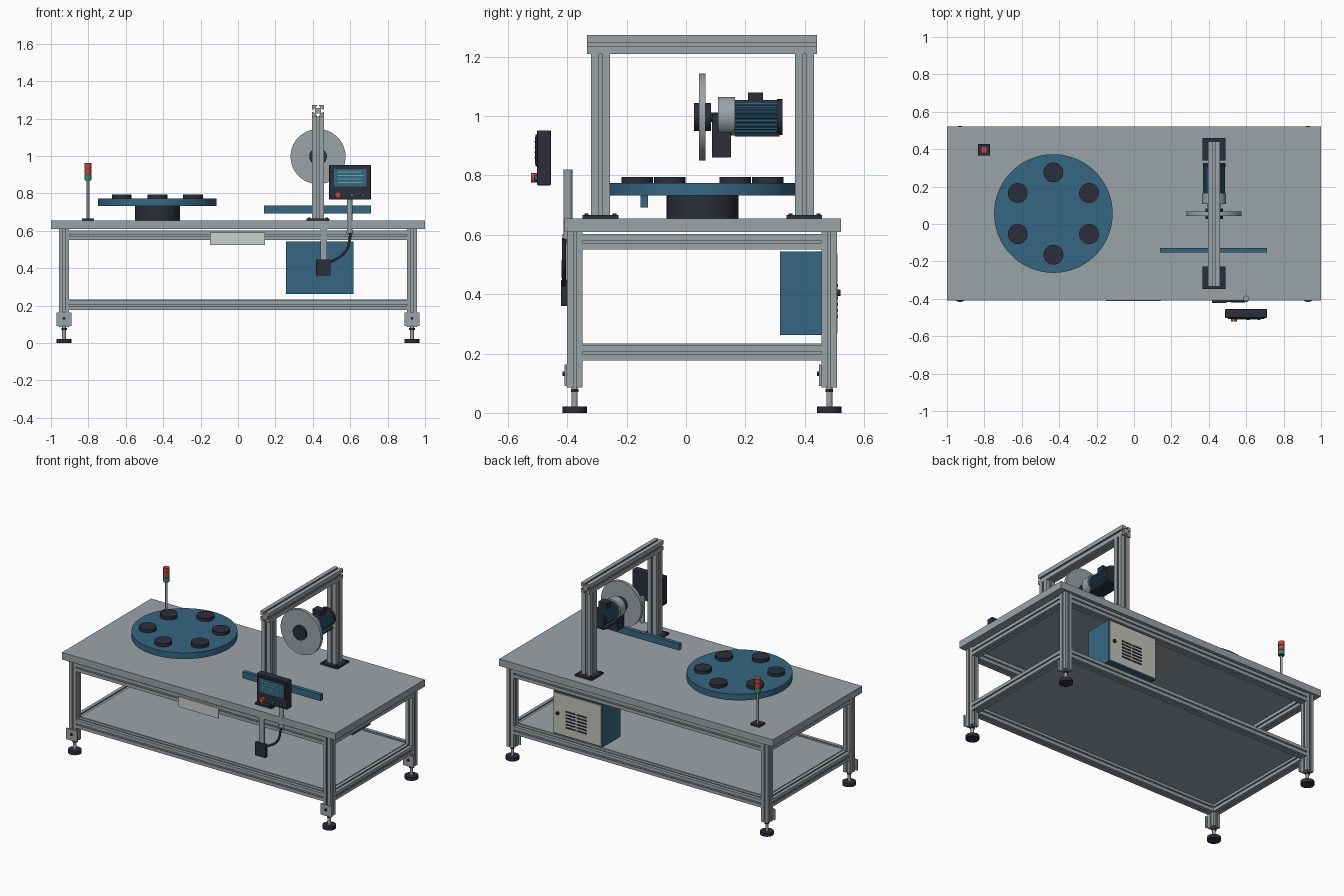
import bpy, bmesh, math
from mathutils import Vector, Matrix

if "Cube" in bpy.data.objects:
    bpy.data.objects.remove(bpy.data.objects["Cube"])


def material(name, rgb):
    m = bpy.data.materials.new(name)
    m.diffuse_color = (*rgb, 1)
    m.use_nodes = True
    m.node_tree.nodes["Principled BSDF"].inputs["Base Color"].default_value = m.diffuse_color
    return m


GREY = material("aluminium grey", (0.33, 0.37, 0.39))
BLUE = material("machine blue", (0.036, 0.135, 0.225))
DARK = material("dark slate", (0.024, 0.028, 0.042))
WHITE = material("pale panel", (0.58, 0.63, 0.60))
CREAM = material("door cream", (0.55, 0.55, 0.50))
RED = material("signal red", (0.55, 0.06, 0.045))
GREEN = material("signal green", (0.035, 0.25, 0.16))
MINT = material("display mint", (0.10, 0.45, 0.35))


def finish(name, bm, mat, smooth=False):
    bmesh.ops.recalc_face_normals(bm, faces=bm.faces)
    me = bpy.data.meshes.new(name)
    bm.to_mesh(me)
    bm.free()
    ob = bpy.data.objects.new(name, me)
    bpy.context.collection.objects.link(ob)
    me.materials.append(mat)
    if smooth:
        bpy.ops.object.select_all(action='DESELECT')
        ob.select_set(True)
        bpy.context.view_layer.objects.active = ob
        bpy.ops.object.shade_smooth_by_angle(angle=math.radians(35))
    return ob


def box(name, x, y, z, mat, bevel=0):
    """Box from (min, max) pairs on each axis."""
    bm = bmesh.new()
    bmesh.ops.create_cube(bm, size=1)
    for v in bm.verts:
        v.co = Vector([(r[0] + r[1]) / 2 + c * (r[1] - r[0]) for r, c in zip((x, y, z), v.co)])
    if bevel:
        bmesh.ops.bevel(bm, geom=bm.edges[:], offset=bevel, segments=2, affect='EDGES', profile=0.5)
    return finish(name, bm, mat)


def prism(name, pts, start, end, mat, smooth=False):
    """Extrude a closed 2D profile from start to end."""
    start, end = Vector(start), Vector(end)
    d = end - start
    rot = Vector((0, 0, 1)).rotation_difference(d).to_matrix()
    bm = bmesh.new()
    f = bm.faces.new([bm.verts.new(start + rot @ Vector((a, b, 0))) for a, b in pts])
    ext = bmesh.ops.extrude_face_region(bm, geom=[f])['geom']
    bmesh.ops.translate(bm, vec=d, verts=[g for g in ext if isinstance(g, bmesh.types.BMVert)])
    return finish(name, bm, mat, smooth)


def rod(name, start, end, r, mat, n=40):
    pts = [(r * math.cos(2 * math.pi * i / n), r * math.sin(2 * math.pi * i / n)) for i in range(n)]
    return prism(name, pts, start, end, mat, n > 8)


def slotted(name, start, end, size):
    """Square extrusion with a T-slot on each of its four sides."""
    h = size / 2
    side = [(-h, -h), (-.17 * h, -h), (-.17 * h, -.8 * h), (-.36 * h, -.7 * h), (-.36 * h, -.5 * h),
            (.36 * h, -.5 * h), (.36 * h, -.7 * h), (.17 * h, -.8 * h), (.17 * h, -h)]
    pts = []
    for k in range(4):
        c, s = round(math.cos(k * math.pi / 2)), round(math.sin(k * math.pi / 2))
        pts += [(a * c - b * s, a * s + b * c) for a, b in side]
    return prism(name, pts, start, end, GREY)


# Table frame
LX, YF, YB, P = 0.93, -0.375, 0.483, 0.052
box("table_top", (-1, 1), (-0.41, 0.522), (0.609, 0.655), GREY)
box("lower_shelf", (-0.905, 0.905), (-0.352, 0.46), (0.224, 0.234), GREY)
for x in (-LX, LX):
    for y in (YF, YB):
        slotted("leg", (x, y, 0.085), (x, y, 0.609), P)
        rod("foot_pad", (x, y, 0), (x, y, 0.022), 0.041, DARK)
        rod("foot_stem", (x, y, 0.022), (x, y, 0.085), 0.01, GREY, 20)
        rod("foot_nut", (x, y, 0.07), (x, y, 0.081), 0.015, DARK, 6)
        box("leg_plate", (x - 0.04, x + 0.04), (y - 0.034, y - 0.026), (0.09, 0.163), GREY)
        rod("plate_bolt", (x, y - 0.034, 0.132), (x, y - 0.041, 0.132), 0.008, DARK, 16)
for z in (0.577, 0.203):
    for y in (YF, YB):
        slotted("long_rail", (-LX + P / 2, y, z), (LX - P / 2, y, z), P)
    for x in (-LX, LX):
        slotted("side_rail", (x, YF + P / 2, z), (x, YB - P / 2, z), P)

# Turntable with six pads
TX, TY = -0.431, 0.056
rod("turntable_base", (TX, TY, 0.655), (TX, TY, 0.733), 0.121, DARK, 64)
rod("turntable_disc", (TX, TY, 0.733), (TX, TY, 0.774), 0.317, BLUE, 96)
for k in range(6):
    a = math.radians(90 + 60 * k)
    px, py = TX + 0.22 * math.cos(a), TY + 0.22 * math.sin(a)
    rod("turntable_pad", (px, py, 0.774), (px, py, 0.795), 0.053, DARK)

# Gantry
GX = 0.428
for y in (-0.288, 0.399):
    slotted("gantry_post", (GX, y, 0.665), (GX, y, 1.21), 0.065)
    box("gantry_foot", (GX - 0.061, GX + 0.061), (y - 0.06, y + 0.06), (0.655, 0.667), DARK)
    for sx in (-1, 1):
        for sy in (-1, 1):
            bx, by = GX + sx * 0.047, y + sy * 0.047
            rod("foot_bolt", (bx, by, 0.667), (bx, by, 0.672), 0.007, DARK, 12)
slotted("gantry_beam", (GX, -0.333, 1.242), (GX, 0.441, 1.242), 0.064)
box("guide_fence", (0.14, 0.71), (-0.153, -0.128), (0.692, 0.735), BLUE)

# Saw blade and motor
MZ = 0.997
rod("saw_blade", (GX, 0.044, MZ), (GX, 0.066, MZ), 0.147, GREY, 72)
rod("blade_hub", (GX, 0.027, MZ), (GX, 0.084, MZ), 0.047, DARK)
rod("drive_shaft", (GX, 0.084, MZ), (GX, 0.11, MZ), 0.016, DARK, 20)
rod("gearbox", (GX, 0.108, 1.0), (GX, 0.165, 1.0), 0.065, GREY, 48)
box("motor_bracket", (GX - 0.035, GX + 0.035), (0.088, 0.152), (0.86, 1.008), DARK)
fins = []
for i in range(96):
    r = 0.058 if i % 4 < 2 else 0.053
    fins.append((r * math.cos(i * math.pi / 48), r * math.sin(i * math.pi / 48)))
prism("motor_body", fins, (GX, 0.165, MZ), (GX, 0.306, MZ), BLUE)
rod("motor_cap", (GX, 0.306, MZ), (GX, 0.325, MZ), 0.06, DARK)
box("junction_box", (GX - 0.03, GX + 0.03), (0.209, 0.26), (1.04, 1.08), DARK)
box("motor_base", (GX - 0.05, GX + 0.05), (0.165, 0.315), (0.932, 0.942), DARK)

# Stack light
SX, SY = -0.802, 0.397
box("light_base", (SX - 0.033, SX + 0.033), (SY - 0.03, SY + 0.03), (0.655, 0.667), DARK)
rod("light_pole", (SX, SY, 0.667), (SX, SY, 0.873), 0.007, GREY, 20)
rod("light_core", (SX, SY, 0.868), (SX, SY, 0.962), 0.016, DARK, 24)
for z, m in ((0.873, GREEN), (0.904, RED), (0.935, RED)):
    rod("light_lens", (SX, SY, z), (SX, SY, z + 0.028), 0.019, m, 28)

# Control panel
box("panel_body", (0.487, 0.71), (-0.502, -0.455), (0.767, 0.952), DARK, 0.004)
box("panel_bezel", (0.503, 0.697), (-0.507, -0.502), (0.83, 0.938), DARK)
box("panel_screen", (0.512, 0.688), (-0.509, -0.506), (0.838, 0.930), BLUE)
for k in range(4):
    z = 0.857 + 0.018 * k
    box("screen_line", (0.535, 0.672 - 0.014 * (k % 2)), (-0.511, -0.508), (z, z + 0.005), MINT)
for x, r, m, y in ((0.535, 0.016, RED, -0.522), (0.61, 0.009, GREEN, -0.513), (0.668, 0.009, BLUE, -0.513)):
    rod("panel_button", (x, -0.502, 0.792), (x, y, 0.792), r, m, 24)
rod("panel_post", (0.598, -0.398, 0.585), (0.598, -0.398, 0.82), 0.015, GREY, 24)
rod("post_collar", (0.598, -0.398, 0.588), (0.598, -0.398, 0.602), 0.018, GREY, 24)

# Switch box, hanger and cable
box("box_hanger", (0.44, 0.475), (-0.409, -0.399), (0.44, 0.609), GREY)
box("switch_box", (0.418, 0.495), (-0.422, -0.399), (0.36, 0.447), DARK, 0.002)
cu = bpy.data.curves.new("panel_cable", 'CURVE')
cu.dimensions = '3D'
cu.bevel_depth, cu.bevel_resolution = 0.007, 3
sp = cu.splines.new('BEZIER')
sp.bezier_points.add(2)
for p, c in zip(sp.bezier_points, ((0.604, -0.41, 0.59), (0.575, -0.412, 0.49), (0.49, -0.411, 0.43))):
    p.co = c
    p.handle_left_type = p.handle_right_type = 'AUTO'
cu.materials.append(DARK)
bpy.context.collection.objects.link(bpy.data.objects.new("panel_cable", cu))

# Blank front plate
box("front_plate", (-0.15, 0.145), (-0.412, -0.403), (0.525, 0.592), WHITE)

# Electrical cabinet with vented back door
box("cabinet", (0.257, 0.617), (0.317, 0.503), (0.262, 0.543), BLUE)
box("cabinet_door", (0.263, 0.611), (0.503, 0.51), (0.268, 0.537), CREAM)
for k in range(6):
    z = 0.32 + k * 0.021
    for x in (0.37, 0.45):
        box("vent_slit", (x, x + 0.07), (0.509, 0.513), (z, z + 0.009), DARK)
rod("door_lock", (0.58, 0.51, 0.405), (0.58, 0.52, 0.405), 0.011, DARK, 20)
